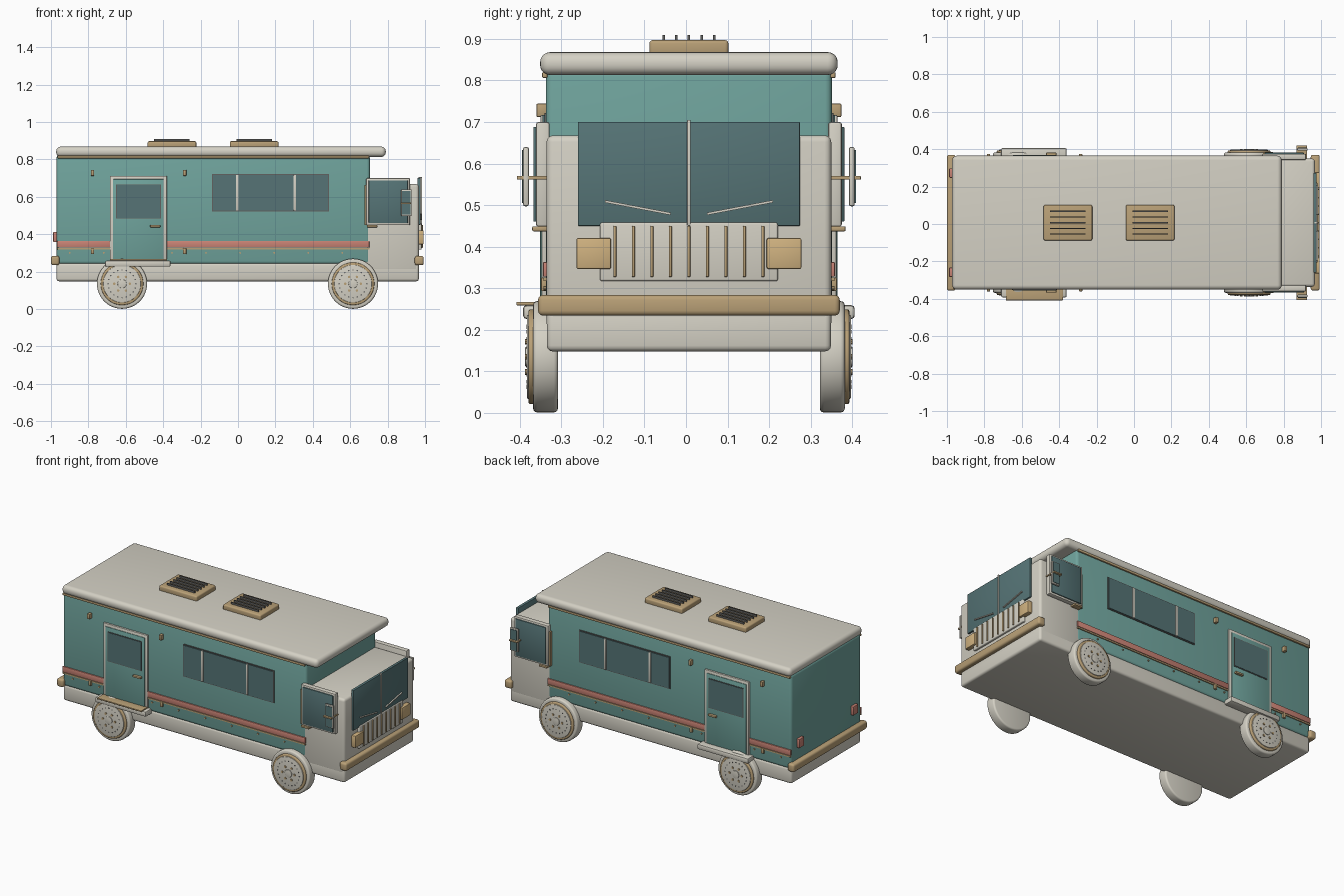
import bpy, bmesh, math
from mathutils import Matrix, Vector

if "Cube" in bpy.data.objects:
    bpy.data.objects.remove(bpy.data.objects["Cube"])

CY = 0.007  # lateral centre line of the vehicle


def material(name, rgb):
    m = bpy.data.materials.new(name)
    m.diffuse_color = (*rgb, 1)
    m.use_nodes = True
    m.node_tree.nodes["Principled BSDF"].inputs["Base Color"].default_value = m.diffuse_color
    return m


CREAM = material("cream", (0.66, 0.635, 0.555))
TEAL = material("teal", (0.162, 0.371, 0.337))
GLASS = material("slate_glass", (0.092, 0.175, 0.182))
TAN = material("tan", (0.49, 0.355, 0.185))
LAMP = material("amber_lamp", (0.63, 0.445, 0.216))
RED = material("coral", (0.58, 0.225, 0.175))
DARK = material("dark_grey", (0.12, 0.12, 0.115))


def finish(name, mat, bm, bevel, seg, sharp=35):
    if bevel:
        edges = [e for e in bm.edges if e.calc_face_angle(0) > 1.0]
        bmesh.ops.bevel(bm, geom=edges, offset=bevel, segments=seg,
                        profile=0.5, affect='EDGES', clamp_overlap=True)
    bmesh.ops.recalc_face_normals(bm, faces=bm.faces)
    me = bpy.data.meshes.new(name)
    bm.to_mesh(me)
    bm.free()
    me.materials.append(mat)
    ob = bpy.data.objects.new(name, me)
    bpy.context.collection.objects.link(ob)
    bpy.ops.object.select_all(action='DESELECT')
    bpy.context.view_layer.objects.active = ob
    ob.select_set(True)
    bpy.ops.object.shade_smooth_by_angle(angle=math.radians(sharp))
    return ob


def box(name, mat, x0, x1, y0, y1, z0, z1, bevel=0.0, seg=3):
    """Box with lateral bounds measured from the centre line."""
    bm = bmesh.new()
    bmesh.ops.create_cube(bm, size=1)
    for v in bm.verts:
        v.co = Vector(((x0 + x1) / 2 + v.co.x * (x1 - x0),
                       CY + (y0 + y1) / 2 + v.co.y * (y1 - y0),
                       (z0 + z1) / 2 + v.co.z * (z1 - z0)))
    return finish(name, mat, bm, bevel, seg)


def sides(name, mat, x0, x1, d0, d1, z0, z1, bevel=0.0, seg=2):
    """The same box on both flanks, d0..d1 outwards."""
    for s, tag in ((-1, "near"), (1, "far")):
        a, b = sorted((s * d0, s * d1))
        box(f"{name}_{tag}", mat, x0, x1, a, b, z0, z1, bevel, seg)


def disc(name, mat, x, z, r, d0, d1, n=40, bevel=0.0):
    """Cylinder across the vehicle, on both flanks."""
    for s, tag in ((-1, "near"), (1, "far")):
        bm = bmesh.new()
        mtx = (Matrix.Translation((x, CY + s * (d0 + d1) / 2, z))
               @ Matrix.Rotation(math.pi / 2, 4, 'X'))
        bmesh.ops.create_cone(bm, cap_ends=True, segments=n, radius1=r,
                              radius2=r, depth=d1 - d0, matrix=mtx)
        finish(f"{name}_{tag}", mat, bm, bevel, 3)


# Main shell
box("skirt", CREAM, -0.97, 0.967, -0.342, 0.342, 0.148, 0.246, 0.014)
box("cab", CREAM, 0.66, 0.967, -0.3425, 0.3425, 0.20, 0.668, 0.016)
box("body", TEAL, -0.97, 0.705, -0.344, 0.344, 0.24, 0.825, 0.016)
box("roof", CREAM, -0.972, 0.79, -0.358, 0.358, 0.813, 0.868, 0.024, 5)
sides("drip_rail", TAN, -0.965, 0.70, 0.340, 0.353, 0.806, 0.820, 0.003)

# Bumpers
box("front_bumper", TAN, 0.945, 0.993, -0.363, 0.363, 0.234, 0.284, 0.012)
box("rear_bumper", TAN, -1.0, -0.955, -0.363, 0.363, 0.234, 0.284, 0.012)

# Roof vents with slats
for i, x in enumerate((-0.353, 0.086)):
    box(f"roof_vent_{i}", TAN, x - 0.13, x + 0.13, -0.095, 0.095,
        0.86, 0.897, 0.008)
    for k in range(-2, 3):
        y = k * 0.0305
        box(f"vent_slat_{i}_{k + 2}", DARK, x - 0.095, x + 0.095,
            y - 0.003, y + 0.003, 0.89, 0.909)

# Side stripes, broken at the door
for i, (x0, x1) in enumerate(((-0.968, -0.68), (-0.385, 0.702))):
    sides(f"stripe_{i}", RED, x0, x1, 0.34, 0.351, 0.328, 0.363, 0.002)
    sides(f"stripe_trim_{i}", TAN, x0, x1, 0.34, 0.350, 0.317, 0.326)

# Entry door
sides("door_frame", CREAM, -0.685, -0.38, 0.34, 0.355, 0.245, 0.712, 0.004)
sides("door_panel", TEAL, -0.668, -0.397, 0.345, 0.358, 0.25, 0.694, 0.002)
sides("door_window_trim", DARK, -0.651, -0.413, 0.35, 0.360, 0.483, 0.667)
sides("door_window", GLASS, -0.647, -0.417, 0.35, 0.362, 0.487, 0.663)
sides("door_handle", TAN, -0.47, -0.415, 0.355, 0.374, 0.437, 0.449, 0.003)

# Entry steps, with a tread plate on the near side
sides("entry_step", CREAM, -0.71, -0.36, 0.33, 0.399, 0.226, 0.259, 0.008)
box("step_tread", TAN, -0.685, -0.38, -0.415, -0.34, 0.2585, 0.267, 0.002)

# Long side window
sides("side_window_trim", DARK, -0.139, 0.486, 0.34, 0.348, 0.521, 0.722)
sides("side_window", GLASS, -0.134, 0.481, 0.34, 0.352, 0.526, 0.717)
for i, x in enumerate((-0.004, 0.304)):
    sides(f"window_mullion_{i}", CREAM, x - 0.007, x + 0.007,
          0.34, 0.357, 0.526, 0.717, 0.003)

# Marker lamps and rivets
for i, x in enumerate((-0.778, -0.285)):
    sides(f"upper_marker_{i}", TAN, x - 0.009, x + 0.009,
          0.34, 0.367, 0.712, 0.744, 0.003)
    sides(f"lower_marker_{i}", TAN, x - 0.009, x + 0.009,
          0.34, 0.356, 0.293, 0.326, 0.003)
for k in range(-3, 6):
    if k != -1:
        disc(f"rivet_{k + 3}", TAN, -0.353 + 0.182 * k, 0.30, 0.005,
             0.34, 0.35, 8)

# Cab side windows, hinge strips and handles
sides("cab_window_frame", CREAM, 0.685, 0.92, 0.335, 0.368, 0.448, 0.70, 0.006)
sides("cab_window", GLASS, 0.699, 0.908, 0.36, 0.374, 0.460, 0.688, 0.002)
sides("cab_hinge_strip", TAN, 0.676, 0.686, 0.34, 0.358, 0.448, 0.662)
sides("cab_handle", TAN, 0.69, 0.745, 0.34, 0.377, 0.437, 0.449, 0.003)

# Mirrors
sides("mirror_arm", TAN, 0.868, 0.925, 0.34, 0.414, 0.561, 0.570, 0.002)
sides("mirror_housing", CREAM, 0.872, 0.928, 0.385, 0.399, 0.497, 0.640, 0.005)
sides("mirror_glass", GLASS, 0.878, 0.922, 0.39, 0.402, 0.505, 0.632)

# Windscreen, centre post and wipers
box("windscreen", GLASS, 0.96, 0.977, -0.267, 0.267, 0.450, 0.70, 0.002, 2)
box("windscreen_post", CREAM, 0.965, 0.984, -0.004, 0.004, 0.450, 0.705, 0.002, 2)
for s, tag in ((-1, "near"), (1, "far")):
    bm = bmesh.new()
    bmesh.ops.create_cube(bm, size=1)
    tilt = s * math.atan2(0.03, 0.158)
    bmesh.ops.transform(bm, verts=bm.verts,
                        matrix=Matrix.Translation((0.981, CY + s * 0.123, 0.494))
                        @ Matrix.Rotation(tilt, 4, 'X')
                        @ Matrix.Diagonal((0.008, 0.161, 0.006, 1)))
    finish(f"wiper_{tag}", CREAM, bm, 0, 1)

# Grille and headlights
box("grille", CREAM, 0.955, 0.981, -0.214, 0.214, 0.317, 0.458, 0.005)
for k in range(-4, 5):
    y = k * 0.0445
    box(f"grille_bar_{k + 4}", TAN, 0.97, 0.988, y - 0.0035, y + 0.0035,
        0.327, 0.450, 0.002, 2)
sides("headlight", LAMP, 0.955, 0.993, 0.187, 0.271, 0.346, 0.421, 0.005)

# Tail lights
sides("tail_light", RED, -0.988, -0.96, 0.240, 0.290, 0.357, 0.412, 0.004)

# Wheels
for n, wx in (("rear", -0.62), ("front", 0.615)):
    wz = 0.135
    disc(f"{n}_tyre", CREAM, wx, wz, 0.134, 0.315, 0.375, 48, 0.010)
    disc(f"{n}_wheel_ring", TAN, wx, wz, 0.114, 0.36, 0.386, 48, 0.005)
    disc(f"{n}_rim", CREAM, wx, wz, 0.101, 0.37, 0.390, 48, 0.003)
    disc(f"{n}_hub_cap", CREAM, wx, wz, 0.024, 0.38, 0.394, 20, 0.002)
    for k in range(20):
        a = math.tau * k / 20
        disc(f"{n}_rim_hole_{k}", DARK, wx + 0.074 * math.cos(a),
             wz + 0.074 * math.sin(a), 0.004, 0.385, 0.391, 8)
    for k in range(6):
        a = math.tau * k / 6
        disc(f"{n}_lug_{k}", TAN, wx + 0.042 * math.cos(a),
             wz + 0.042 * math.sin(a), 0.007, 0.385, 0.394, 8)
